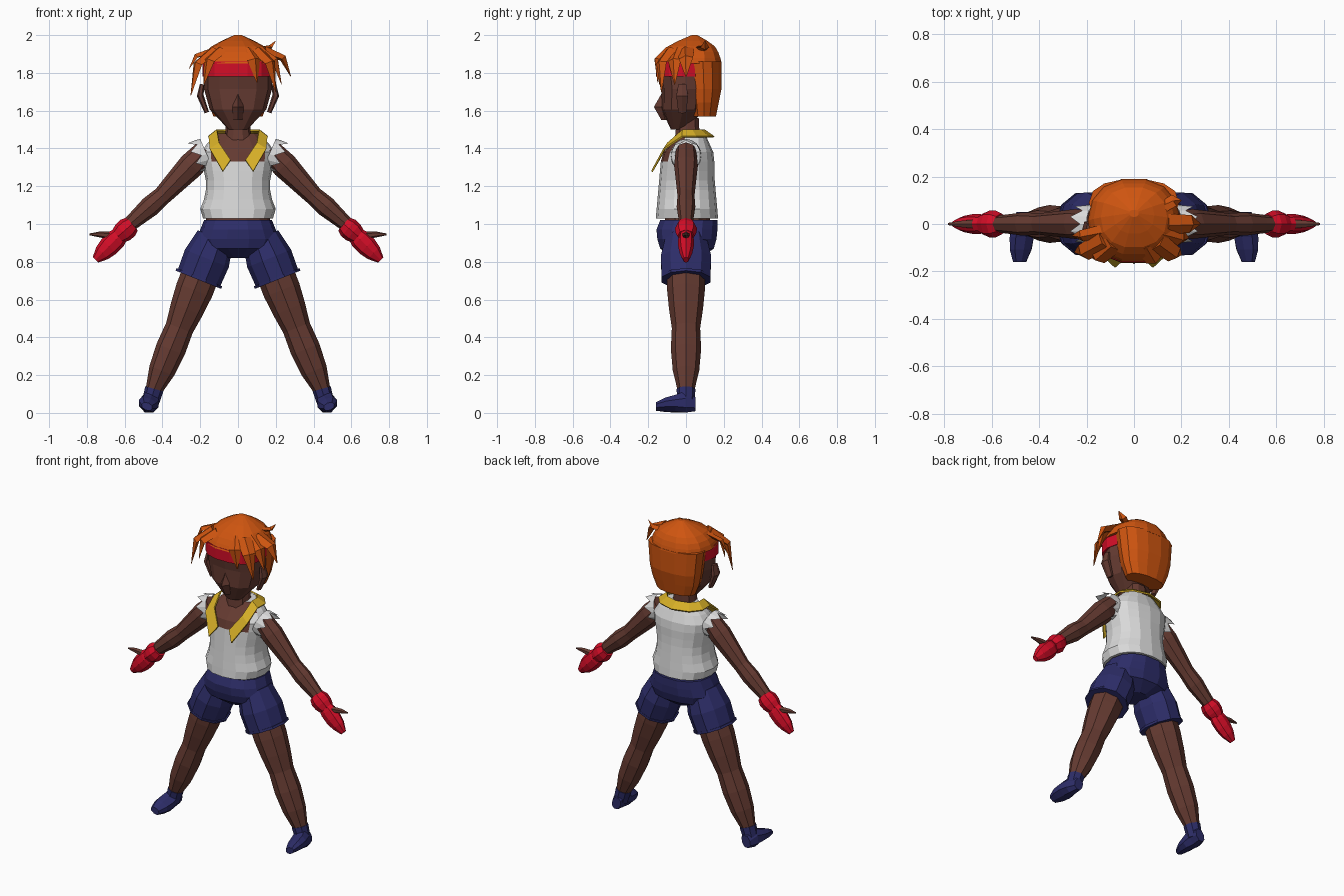
import bpy, bmesh, math
from mathutils import Vector

cube = bpy.data.objects.get("Cube")
if cube:
    bpy.data.objects.remove(cube)


def material(name, red, green, blue):
    mat = bpy.data.materials.new(name)
    mat.use_nodes = True
    colour = (red, green, blue, 1)
    mat.diffuse_color = colour
    mat.node_tree.nodes["Principled BSDF"].inputs["Base Color"].default_value = colour
    return mat


SKIN = material("brown skin", .13, .043, .031)
HAIR = material("orange hair", .62, .09, .005)
RED = material("red cloth", .65, .004, .02)
NAVY = material("navy cloth", .026, .026, .14)
WHITE = material("white cloth", .7, .7, .7)
YELLOW = material("yellow cloth", .66, .42, .02)


def sample(values, t):
    """Read an evenly spaced list of numbers or points at t from start to end."""
    last = len(values) - 1
    place = t * last
    low = min(int(place), max(last - 1, 0))
    start, end = values[low], values[min(low + 1, last)]
    return start + (end - start) * (place - low)


def steps(count):
    return [i / (count - 1) for i in range(count)]


def finish(name, bm, materials, mirror=False):
    bmesh.ops.recalc_face_normals(bm, faces=bm.faces)
    mesh = bpy.data.meshes.new(name)
    bm.to_mesh(mesh)
    bm.free()
    for mat in materials:
        mesh.materials.append(mat)
    part = bpy.data.objects.new(name, mesh)
    bpy.context.collection.objects.link(part)
    if mirror:
        part.modifiers.new("Mirror", 'MIRROR')
    return part


def loft(name, rings, materials, sides=8, square=2, mirror=False, rule=None):
    """Skin rings that are each a centre with two half axes."""
    bm = bmesh.new()
    loops = []
    for centre, across, deep in rings:
        loop = []
        for i in range(sides):
            angle = math.tau * i / sides
            c, s = (math.copysign(abs(w) ** (2 / square), w) for w in (math.cos(angle), math.sin(angle)))
            loop.append(bm.verts.new(centre + across * c + deep * s))
        loops.append(loop)
    for lower, upper in zip(loops, loops[1:]):
        for i in range(sides):
            j = (i + 1) % sides
            bm.faces.new((lower[i], lower[j], upper[j], upper[i]))
    bm.faces.new(loops[0])
    bm.faces.new(loops[-1])
    if rule:
        for face in bm.faces:
            face.material_index = int(rule(face.calc_center_median()))
    finish(name, bm, materials, mirror)


def body(name, bottom, top, widths, fronts, backs, *materials, count=5, sides=14, rule=None):
    """Upright part from its half width and its reach to the front and back."""
    rings = []
    for t in steps(count):
        front, back = -sample(fronts, t), sample(backs, t)
        rings.append((Vector((0, (front + back) / 2, sample((bottom, top), t))),
                      Vector((sample(widths, t), 0, 0)), Vector((0, (back - front) / 2, 0))))
    loft(name, rings, materials, sides, 2.3, rule=rule)


def spot(x, z, y=0):
    return Vector((x, y, z))


def limb(name, path, radii, mat, depth=1, sides=8):
    """Mirrored tube along a path, with evenly spaced radii."""
    points = [sample(path, t) for t in steps(len(radii))]
    rings = []
    for i, radius in enumerate(radii):
        along = (points[min(i + 1, len(points) - 1)] - points[max(i - 1, 0)]).normalized()
        across = Vector((-along.z, 0, along.x))
        rings.append((points[i], across * radius, Vector((0, radius * depth, 0))))
    loft(name, rings, [mat], sides, mirror=True)


# Head, nose, neck, ears and headband
body("head", 1.5, 1.93, (.05, .15, .18, .18, .12), (.08, .13, .13, .15, .09),
     (0, .1, .12, .14, .1), SKIN, count=9, sides=12)
body("nose", 1.55, 1.69, (.025, .03, .01), (.13, .17, .13), (-.09,), SKIN, sides=4)
body("neck", 1.38, 1.56, (.08, .06), (.07, .05), (.08, .07), SKIN, count=3, sides=10)
limb("ears", (spot(.165, 1.59, -.02), spot(.2, 1.68, -.02), spot(.19, 1.74, -.02)),
     (.012, .018, .012), SKIN, depth=2, sides=6)
body("headband", 1.78, 1.86, (.187,), (.163,), (.12,), RED, count=2)

# Hair mass behind the face, with a dome on top
body("hair_back", 1.57, 1.86, (.13, .17, .18, .19), (-.03, 0, .01), (.16, .19, .19), HAIR)
body("hair_top", 1.85, 2, (.195, .18, .13, .02), (.168, .14, .09, -.03),
     (.193, .18, .15, .06), HAIR, count=6)


def hair_lock(number, tip, width):
    """Flat tapering lock that leaves the dome and droops to its tip."""
    root = Vector((tip.x / 2, tip.y * .6, 1.92))
    bend = Vector((tip.x * .85, tip.y, root.z + (tip.z - root.z) * .3))
    path = (root, bend, tip)
    rings = []
    for i, size in enumerate((width, width * .85, width * .06)):
        along = (path[min(i + 1, 2)] - path[max(i - 1, 0)]).normalized()
        side = along.cross(Vector((bend.x, bend.y - .03, 0))).normalized()
        rings.append((path[i], side * size, side.cross(along) * size / 2))
    loft(f"hair_lock_{number}", rings, [HAIR], sides=4)


TIPS = (spot(-.25, 1.68, -.12), spot(-.26, 1.82, -.05), spot(-.18, 1.74, -.14), spot(.28, 1.78),
        spot(.2, 1.7, -.13), spot(.1, 1.75, -.15), spot(.23, 1.74, -.06), spot(.2, 1.97, .1))
for number, tip in enumerate(TIPS, start=1):
    hair_lock(number, tip, .03 if tip.z > 1.8 else .045)


# Sleeveless shirt over a bare waist, with bare skin inside the neckline
def bare_chest(point):
    return point.z > 1.34 and point.y < 0 and abs(point.x) < .12


body("waist", .96, 1.1, (.17,), (.115,), (.13,), SKIN, count=2)
body("shirt", 1.03, 1.48, (.185, .2, .18, .17, .17, .18, .19, .195, .16, .11),
     (.16, .15, .14, .13, .03), (.17, .16, .15, .15, .1), WHITE, SKIN,
     count=10, sides=16, rule=bare_chest)

# Frayed armholes, alternating long and short threads
bm = bmesh.new()
inner, outer = [], []
for i in range(16):
    angle = math.tau * i / 16
    rim = Vector((.165 + .035 * math.sin(angle), .08 * math.cos(angle), 1.37 + .08 * math.sin(angle)))
    inner.append(bm.verts.new(rim))
    outer.append(bm.verts.new(rim + Vector((4, 0, -1)) * (.018 if i % 2 else .007)))
for i in range(16):
    bm.faces.new((inner[i - 1], inner[i], outer[i], outer[i - 1]))
finish("frayed_armholes", bm, [WHITE], mirror=True)

# Pointed collar, a strip round the neck that ends in a front point
edges = []
for angle in (0, .7, 1.3, 1.9):
    s, c = math.sin(angle), math.cos(angle)
    edges.append((spot(.12 * s, 1.5, .01 + .09 * c), spot(.165 * s, 1.465, .02 + .13 * c)))
edges.append((spot(.1, 1.43, -.1), spot(.15, 1.4, -.12)))
edges.append((spot(.04, 1.34, -.15), spot(.08, 1.28, -.185)))
bm = bmesh.new()
strip = [[bm.verts.new(point) for point in pair] for pair in edges]
for (a, b), (c, d) in zip(strip, strip[1:]):
    bm.faces.new((a, b, d, c))
collar = finish("collar", bm, [YELLOW], mirror=True)
collar.modifiers.new("Thickness", 'SOLIDIFY').thickness = .01

# Joints on the model's left side
HIP, HEM, KNEE, ANKLE = spot(.12, .93), spot(.21, .705), spot(.31, .45), spot(.45, .11)
SHOULDER, ELBOW, WRIST = spot(.17, 1.39), spot(.4, 1.15), spot(.6, .975)

# Shorts
body("shorts_hips", .82, 1.02, (.07, .2, .22, .2, .18), (.07, .14, .155, .16, .14),
     (.08, .15, .165, .17, .17), NAVY)
limb("shorts_legs", (HIP, HEM), (.1, .125, .12), NAVY, depth=1.12, sides=10)
limb("shorts_hems", (HIP.lerp(HEM, .94), HEM), (.13, .13), NAVY, depth=1.05, sides=10)

# Legs and shoes
limb("legs", (HIP.lerp(HEM, .8), KNEE, ANKLE), (.1, .1, .09, .075, .08, .07, .042), SKIN)
limb("shoe_ankles", (KNEE.lerp(ANKLE, .95), spot(.465, .05)), (.05, .045), NAVY)
slope = (ANKLE - KNEE).normalized()
rings = []
for t in steps(5):
    width = sample((.03, .045, .055, .05, .03), t)
    height = sample((.04, .063, .045, .035, .02), t)
    rings.append((spot(sample((.464, .482), t), .022 + height * .6, sample((.05, -.16), t)),
                  Vector((-slope.z, 0, slope.x)) * width, slope * height))
loft("shoes", rings, [NAVY], square=2.4, mirror=True)

# Arms, gloves and bare thumbs
limb("arms", (SHOULDER, ELBOW, WRIST), (.06, .07, .06, .05, .055, .045, .036), SKIN, depth=.9)
limb("glove_cuffs", (spot(.56, 1), spot(.635, .935)), (.045, .058, .056, .045), RED)
limb("gloves", (spot(.61, .955), spot(.755, .81)), (.04, .055, .055, .045, .02), RED, depth=.75)
limb("thumbs", (spot(.65, .93), spot(.71, .945), spot(.785, .945)),
     (.025, .02, .015, .005), SKIN, sides=6)
